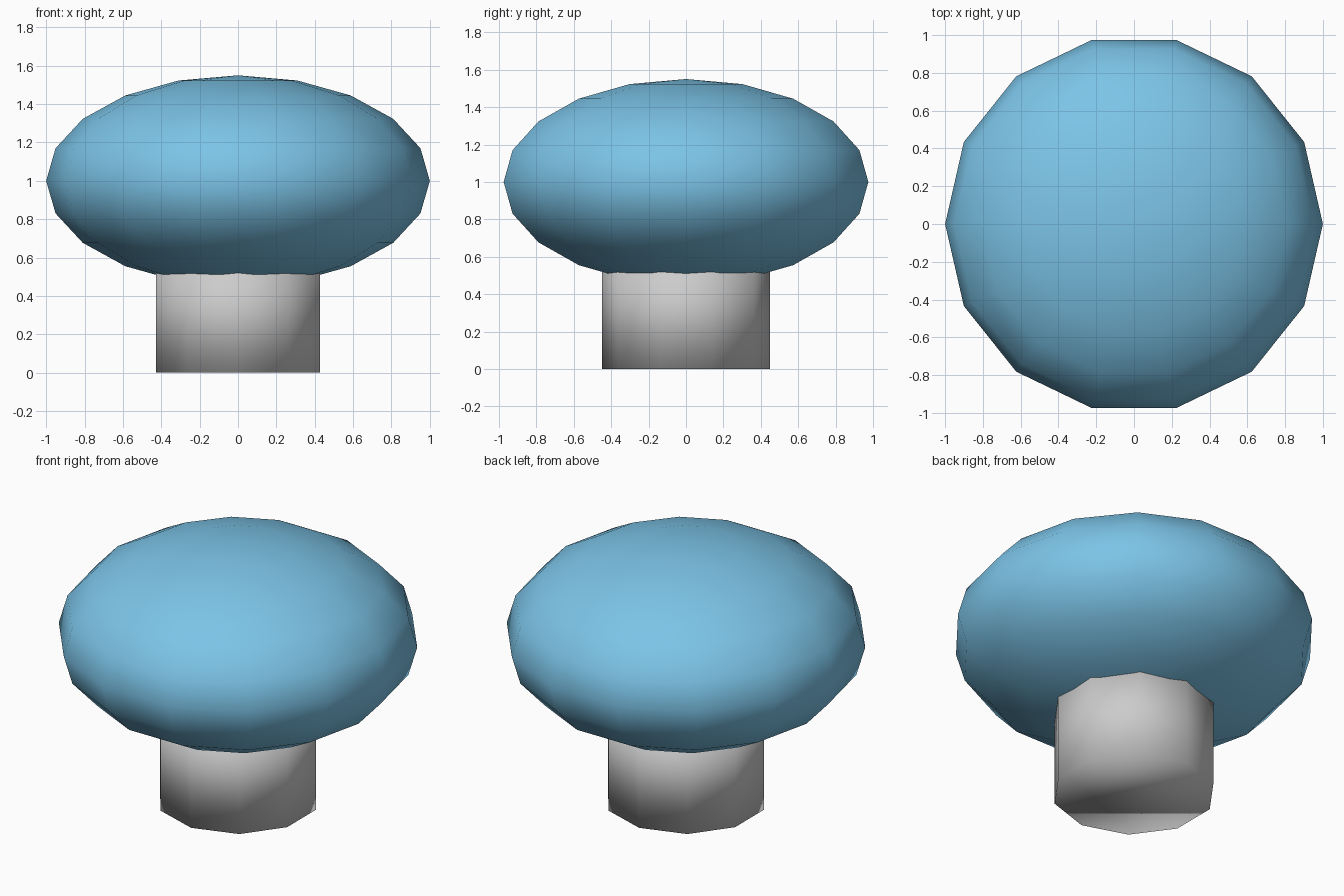
import bpy
import math

if "Cube" in bpy.data.objects:
    bpy.data.objects.remove(bpy.data.objects["Cube"])

# Cap: flattened 14 x 10 sphere with a corner on the y axis
bpy.ops.mesh.primitive_uv_sphere_add(segments=14, ring_count=10, radius=1,
                                     location=(0, 0, 1),
                                     rotation=(0, 0, math.pi / 2))
cap = bpy.context.object
cap.name = "cap"
cap.scale = (1, 1, 0.55)
bpy.ops.object.transform_apply(location=False, rotation=True, scale=True)
bpy.ops.object.shade_smooth()

blue = bpy.data.materials.new("cap_blue")
blue.diffuse_color = (0.2, 0.55, 0.8, 1)
blue.use_nodes = True
blue.node_tree.nodes["Principled BSDF"].inputs["Base Color"].default_value = blue.diffuse_color
cap.data.materials.append(blue)

# Stem: ten-sided cylinder, its top buried in the cap
HEIGHT = 0.6
bpy.ops.mesh.primitive_cylinder_add(vertices=10, radius=0.45, depth=HEIGHT,
                                    location=(0, 0, HEIGHT / 2))
stem = bpy.context.object
stem.name = "stem"
bpy.ops.object.shade_smooth()
